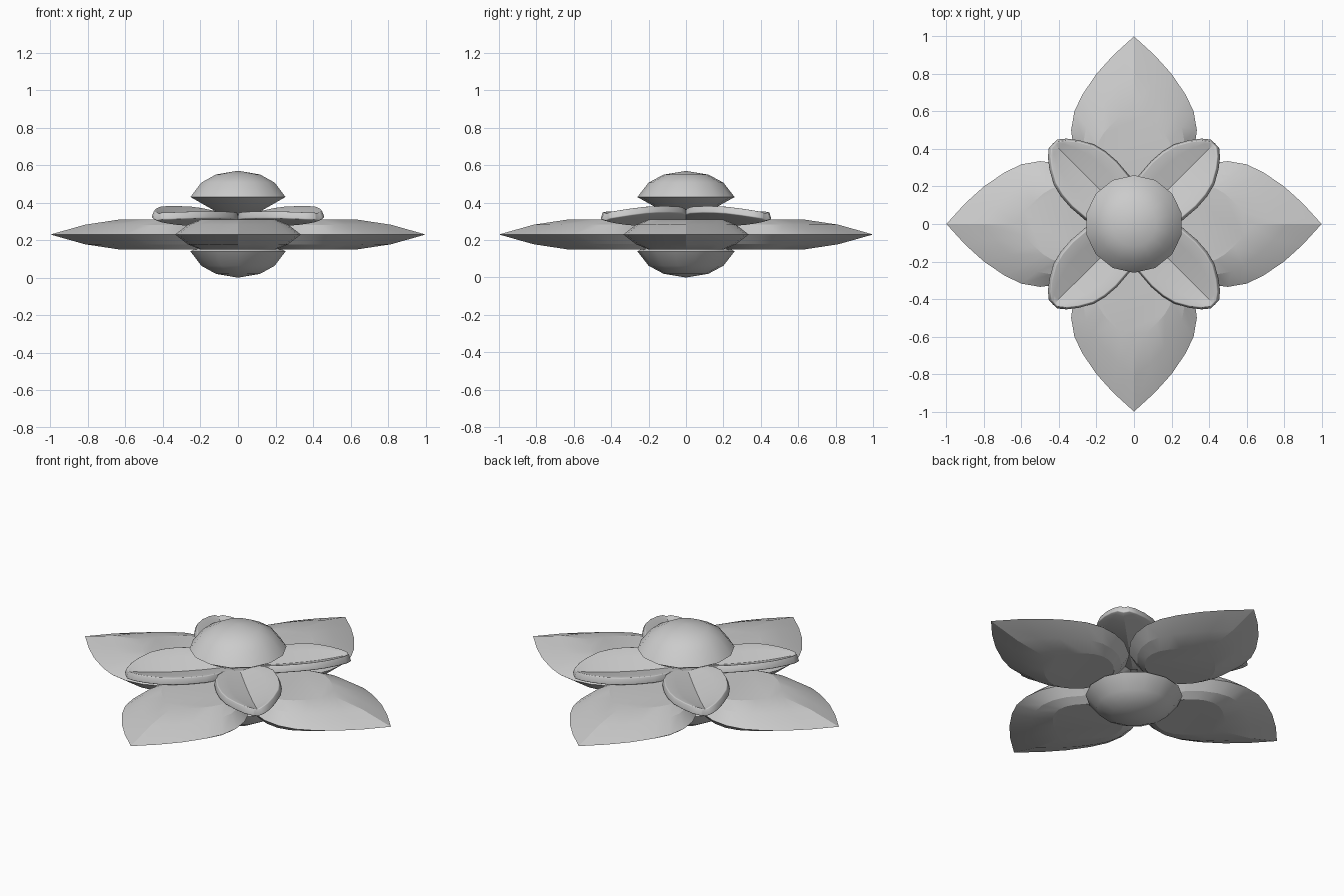
import bpy, bmesh, math
from mathutils import Matrix

if "Cube" in bpy.data.objects:
    bpy.data.objects.remove(bpy.data.objects["Cube"])


def finish(bm, name, angle):
    bmesh.ops.recalc_face_normals(bm, faces=bm.faces[:])
    me = bpy.data.meshes.new(name)
    bm.to_mesh(me)
    bm.free()
    ob = bpy.data.objects.new(name, me)
    bpy.context.collection.objects.link(ob)
    bpy.ops.object.select_all(action='DESELECT')
    ob.select_set(True)
    bpy.context.view_layer.objects.active = ob
    if angle:
        bpy.ops.object.shade_smooth_by_angle(angle=math.radians(angle))
    return ob


def bridge(bm, a, b):
    n = len(a)
    for i in range(n):
        bm.faces.new((a[i], a[(i + 1) % n], b[(i + 1) % n], b[i]))


# Outer petals: pointed outline rising in two steps to a flat plateau, mirrored below
half = [(0.9, 0.11), (0.8, 0.2), (0.69, 0.275), (0.6, 0.318), (0.5, 0.335),
        (0.4, 0.322), (0.3, 0.28), (0.2, 0.2), (0.14, 0.1)]
outline = [(1, 0)] + half + [(0.12, 0)] + [(x, -y) for x, y in reversed(half)]


def outer_petal(name, turn):
    bm = bmesh.new()
    mid_z, thick = 0.235, 0.08
    flat = [(0.2 + (x - 0.12) * 0.49, y * 0.6) for x, y in outline]

    def loop(t, z):
        return [bm.verts.new((p[0] + (q[0] - p[0]) * t, p[1] + (q[1] - p[1]) * t, z))
                for p, q in zip(outline, flat)]

    rim = loop(0, mid_z)
    for s in (1, -1):
        mid = loop(0.5, mid_z + s * thick * 0.65)
        cap = loop(1, mid_z + s * thick)
        bridge(bm, rim, mid)
        bridge(bm, mid, cap)
        bm.faces.new(cap)
    bm.transform(Matrix.Rotation(turn, 4, 'Z'))
    finish(bm, name, 14)


for i in range(4):
    outer_petal(f"outer_petal_{i + 1}", i * math.pi / 2)

# Inner petals: cupped, creased blades on the diagonals with a rounded rim
# rows: distance along the diagonal, half width, height of the centre crease
rows = [(0.02, 0.015, 0.33), (0.08, 0.085, 0.325), (0.14, 0.132, 0.322), (0.2, 0.156, 0.32),
        (0.3, 0.164, 0.32), (0.38, 0.158, 0.322), (0.45, 0.14, 0.326),
        (0.52, 0.1, 0.333), (0.57, 0.06, 0.34), (0.6, 0.02, 0.348)]


def inner_petal(name, sx, sy):
    bm = bmesh.new()
    grid = []
    for u, w, z in rows:
        row = []
        for k in (-1, -0.6, 0, 0.6, 1):
            v = k * w
            # the edge nearest the x axis is lifted a little more
            h = z + abs(v) * 0.33 - v * 0.09
            x, y = (u - v) * math.sqrt(0.5), (u + v) * math.sqrt(0.5)
            row.append(bm.verts.new((x * sx, y * sy, h)))
        grid.append(row)
    for a, b in zip(grid, grid[1:]):
        for i in range(4):
            bm.faces.new((a[i], a[i + 1], b[i + 1], b[i]))
    ob = finish(bm, name, 35)
    if ob.data.polygons[0].normal.z < 0:
        ob.data.flip_normals()
    so = ob.modifiers.new("thickness", 'SOLIDIFY')
    so.thickness, so.offset = 0.04, -1
    be = ob.modifiers.new("rounded_rim", 'BEVEL')
    be.width, be.segments, be.limit_method = 0.014, 3, 'ANGLE'
    be.angle_limit = math.radians(50)


for i, (sx, sy) in enumerate(((1, 1), (-1, 1), (-1, -1), (1, -1))):
    inner_petal(f"inner_petal_{i + 1}", sx, sy)

# Centre: top and bottom domes, each narrowing to a cone at the middle
profile = [(0.12, 0.265), (0.2, 0.222), (0.26, 0.145)]
SIDES, CENTRE = 14, 0.29


def dome(name, s):
    bm = bmesh.new()
    rings = [[bm.verts.new((r * math.sin(2 * math.pi * i / SIDES),
                            r * math.cos(2 * math.pi * i / SIDES), CENTRE + s * z))
              for i in range(SIDES)] for r, z in profile]
    for a, b in zip(rings, rings[1:]):
        bridge(bm, a, b)
    for ring, z in ((rings[0], 0.285), (rings[-1], 0)):
        pole = bm.verts.new((0, 0, CENTRE + s * z))
        for i in range(SIDES):
            bm.faces.new((ring[i], ring[(i + 1) % SIDES], pole))
    finish(bm, name, 40)


dome("top_dome", 1)
dome("bottom_dome", -1)

# Rest the lowest point on the ground
for ob in bpy.data.objects:
    ob.location.z -= 0.005
